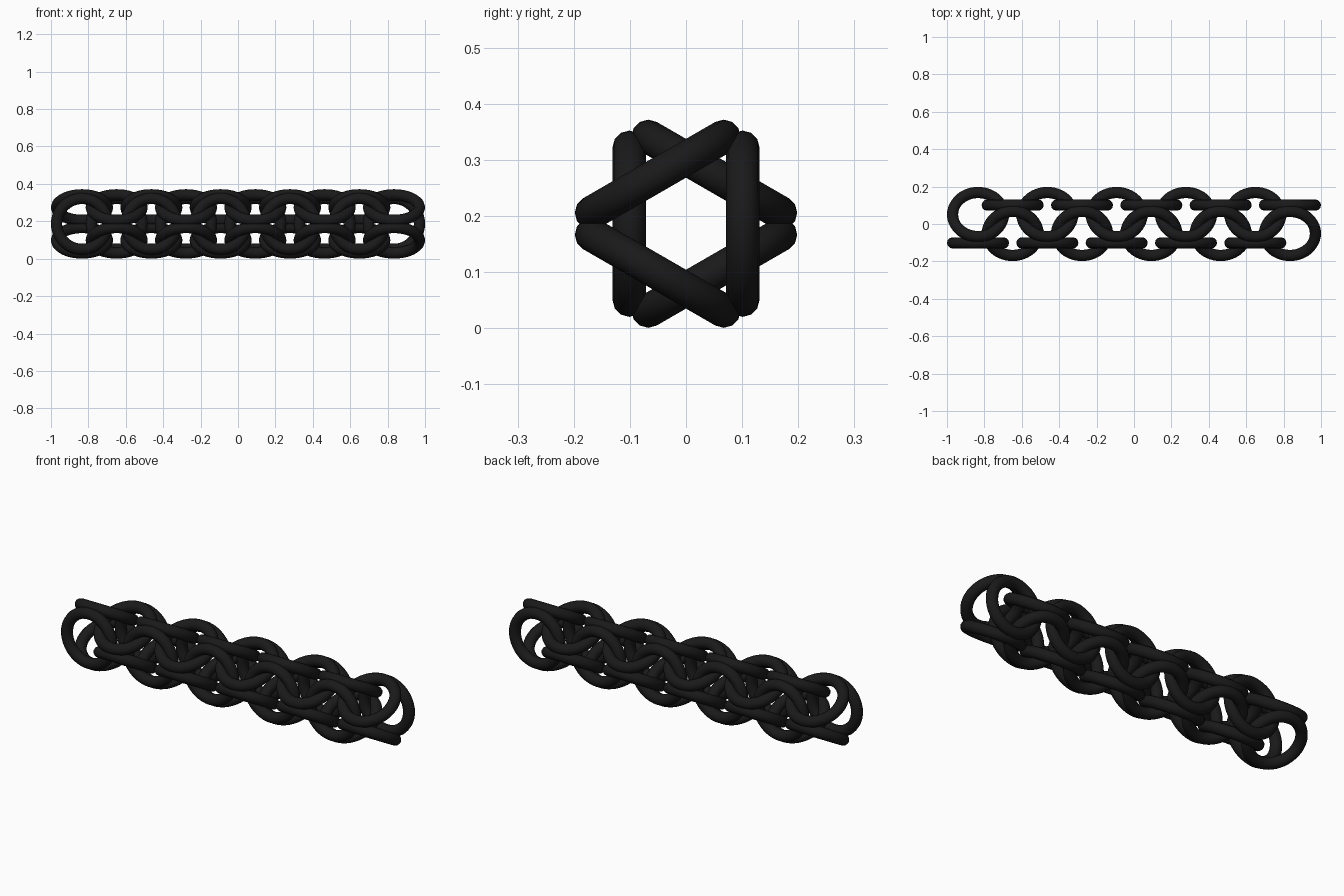
import bpy
from math import cos, sin, radians

if "Cube" in bpy.data.objects:
    bpy.data.objects.remove(bpy.data.objects["Cube"])

MAJOR, MINOR = 0.136, 0.03    # ring and wire radius
OFFSET = 0.101                # ring distance from the chain axis
COUNT, END_X, MID_Z = 10, 0.834, 0.186

black = bpy.data.materials.new("black_metal")
black.diffuse_color = (0.01, 0.01, 0.01, 1)
black.use_nodes = True
black.node_tree.nodes["Principled BSDF"].inputs["Base Color"].default_value = black.diffuse_color

# One shared ring mesh
bpy.ops.mesh.primitive_torus_add(major_radius=MAJOR, minor_radius=MINOR,
                                 major_segments=48, minor_segments=12)
source = bpy.context.object
bpy.ops.object.shade_smooth()
source.data.materials.append(black)
ring_mesh = source.data
bpy.data.objects.remove(source)


def add_ring(name, x, angle):
    """Ring whose flat side faces outward at the given angle around the x axis."""
    ring = bpy.data.objects.new(name, ring_mesh)
    a = radians(angle)
    ring.location = (x, OFFSET * cos(a), MID_Z + OFFSET * sin(a))
    ring.rotation_euler = (a - radians(90), 0, 0)
    bpy.context.collection.objects.link(ring)


# Triangles of three rings, every other one turned by half a turn
for i in range(COUNT):
    x = -END_X + 2 * END_X * i / (COUNT - 1)
    start = 180 if i % 2 == 0 else 0
    for k in range(3):
        add_ring(f"chain_ring_{i + 1}_{k + 1}", x, start + 120 * k)
